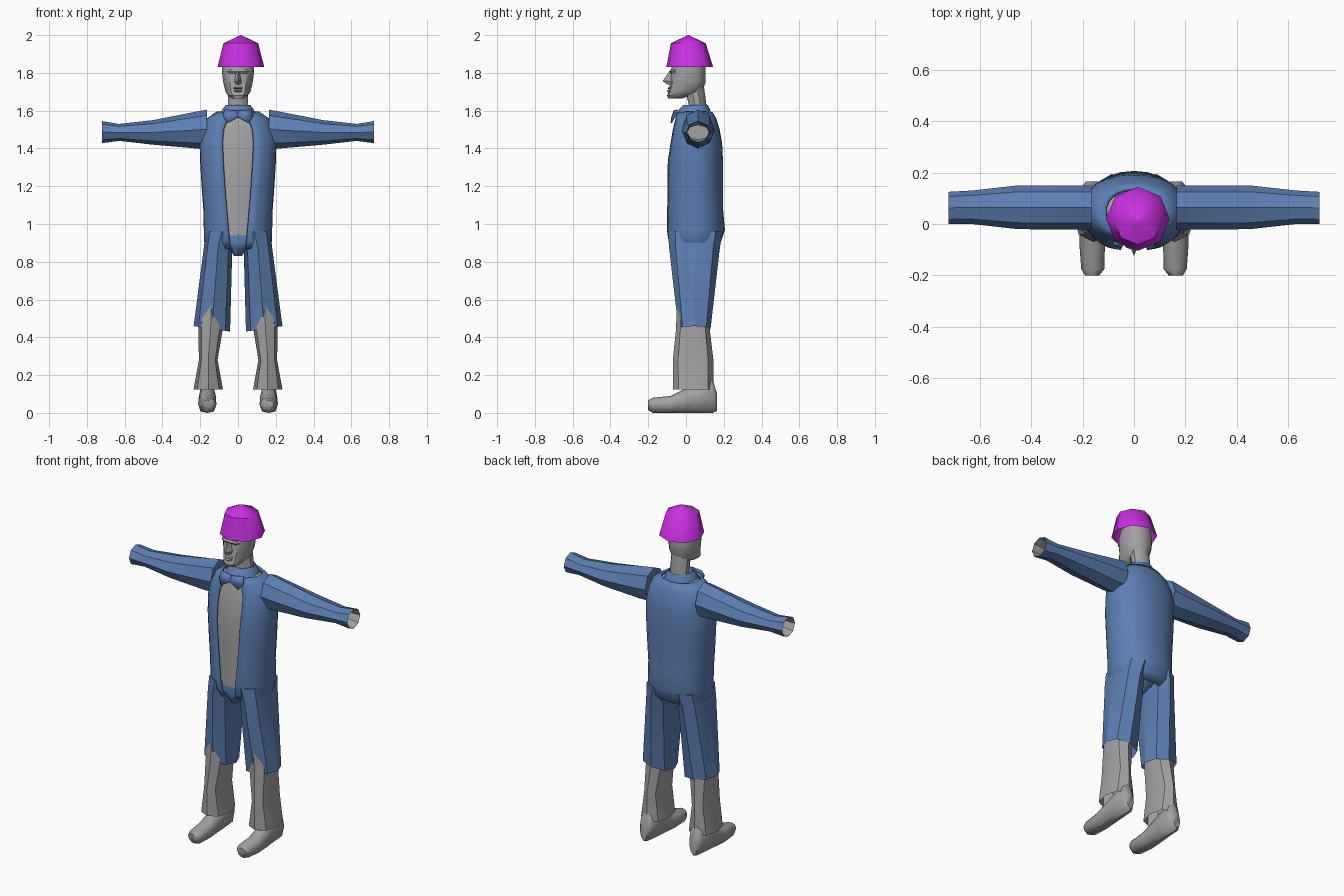
import bpy, bmesh
from math import sin, cos, asin, pi, radians

cube = bpy.data.objects.get("Cube")
if cube:
    bpy.data.objects.remove(cube)


def material(name, rgb):
    m = bpy.data.materials.new(name)
    m.use_nodes = True
    m.diffuse_color = (*rgb, 1)
    m.node_tree.nodes["Principled BSDF"].inputs["Base Color"].default_value = (*rgb, 1)
    return m


BLUE = material("denim blue", (0.11, 0.21, 0.45))
GREY = material("plain grey", (0.36, 0.36, 0.36))
MAGENTA = material("hat magenta", (0.60, 0.03, 0.78))


def spow(v, e):
    return abs(v) ** e * (1 if v >= 0 else -1)


def ring(z, x0, x1, y0, y1, n=8, p=2.0, gap=None, tilt=0.0):
    """Horizontal section, starting at the front; gap is the half width left open."""
    cx, cy, rx, ry = (x0 + x1) / 2, (y0 + y1) / 2, (x1 - x0) / 2, (y1 - y0) / 2
    start = 0 if gap is None else asin(min(1, gap / rx) ** (p / 2))
    count = n if gap is None else n + 1
    pts = []
    for i in range(count):
        t = start + (2 * pi - 2 * start) * i / n
        dx = rx * spow(sin(t), 2 / p)
        pts.append((cx + dx, cy - ry * spow(cos(t), 2 / p), z + tilt * dx))
    return pts


def finish(name, bm, mat, angle=35, thick=0):
    bmesh.ops.recalc_face_normals(bm, faces=bm.faces)
    me = bpy.data.meshes.new(name)
    bm.to_mesh(me)
    bm.free()
    me.materials.append(mat)
    me.shade_smooth()
    me.set_sharp_from_angle(angle=radians(angle))
    ob = bpy.data.objects.new(name, me)
    bpy.context.collection.objects.link(ob)
    if thick:
        mod = ob.modifiers.new("Thickness", "SOLIDIFY")
        mod.thickness, mod.offset = thick, 0
    return ob


def loft(name, rings, mat, closed=True, start=False, end=False, mirror=False, **kw):
    """Skin a list of sections; mirror flips the part to the other side."""
    bm = bmesh.new()
    s = -1 if mirror else 1
    rows = [[bm.verts.new((s * x, y, z)) for x, y, z in r] for r in rings]
    n = len(rows[0])
    for a, b in zip(rows, rows[1:]):
        for i in range(n if closed else n - 1):
            j = (i + 1) % n
            bm.faces.new((a[i], a[j], b[j], b[i]))
    if start:
        bm.faces.new(rows[0][::-1])
    if end:
        bm.faces.new(rows[-1])
    return finish(name, bm, mat, **kw)


def plate(name, pts, mat, thick, mirror=False):
    bm = bmesh.new()
    s = -1 if mirror else 1
    bm.faces.new([bm.verts.new((s * x, y, z)) for x, y, z in pts])
    return finish(name, bm, mat, thick=thick)


def lengthwise(sections, axis):
    """Turn (pos, a0, a1, z0, z1) rows into sections standing across x or y."""
    out = []
    for pos, a0, a1, z0, z1 in sections:
        flat = ring(0, a0, a1, z0, z1)
        out.append([(pos, a, b) if axis == "x" else (a, pos, b) for a, b, _ in flat])
    return out


# Jacket: open down the front (z, half width, front y, back y, half opening)
coat = [
    (0.87, 0.14, -0.07, 0.15, 0.045), (0.91, 0.175, -0.09, 0.18, 0.045),
    (0.97, 0.175, -0.10, 0.20, 0.05), (1.08, 0.178, -0.10, 0.19, 0.06),
    (1.20, 0.187, -0.10, 0.19, 0.07), (1.33, 0.195, -0.10, 0.19, 0.078),
    (1.43, 0.198, -0.085, 0.185, 0.082), (1.50, 0.185, -0.072, 0.172, 0.076),
    (1.555, 0.16, -0.055, 0.155, 0.055), (1.59, 0.11, -0.045, 0.135, 0.01),
]
loft("jacket", [ring(z, -w, w, a, b, 22, 2.2, g) for z, w, a, b, g in coat],
     BLUE, closed=False, angle=50, thick=0.012)

# Shirt under the jacket
d = 0.02
loft("shirt", [ring(z - (0.03 if z < 1 else 0), d - w, w - d, a + d, b - d, 20, 2.2)
               for z, w, a, b, _ in coat[2:]], GREY, start=True, end=True, angle=50)

# Seat of the trousers between the legs
hips = [(0.83, 0.02, -0.05, 0.05), (0.87, 0.045, -0.08, 0.11),
        (0.91, 0.11, -0.085, 0.16), (0.95, 0.14, -0.08, 0.17)]
loft("trouser_seat", [ring(z, -w, w, a, b, 12) for z, w, a, b in hips],
     BLUE, start=True, end=True)

# Collar
loft("collar", [ring(z, -w, w, a, b, 14) for z, w, a, b in (
    (1.57, 0.10, -0.055, 0.14), (1.61, 0.083, -0.035, 0.125),
    (1.63, 0.066, -0.015, 0.115), (1.59, 0.055, 0.0, 0.105))], BLUE)

for side, flip in (("left", False), ("right", True)):
    # Collar flap
    plate(side + "_collar_flap", [(0, -0.062, 1.60), (0.07, -0.045, 1.605),
          (0.08, -0.06, 1.57), (0.055, -0.078, 1.535), (0, -0.074, 1.565)],
          BLUE, 0.008, flip)

    # Sleeve, with an open cuff and a grey lining
    loft(side + "_sleeve", lengthwise([
        (0.165, -0.022, 0.15, 1.40, 1.605), (0.22, -0.022, 0.15, 1.40, 1.595),
        (0.45, -0.02, 0.15, 1.42, 1.55), (0.63, 0.0, 0.13, 1.44, 1.53),
        (0.72, 0.0, 0.125, 1.428, 1.545)], "x"), BLUE, start=True, mirror=flip, angle=30)
    loft(side + "_cuff_lining", lengthwise([
        (0.719, 0.004, 0.121, 1.432, 1.541), (0.63, 0.006, 0.122, 1.446, 1.524),
        (0.5, 0.0, 0.13, 1.44, 1.53)], "x"), GREY, end=True, mirror=flip)

    # Wide outer trouser leg
    loft(side + "_short_leg", [
        ring(0.96, 0.0, 0.172, -0.095, 0.195, p=2.3),
        ring(0.88, 0.03, 0.18, -0.09, 0.18, p=2.3),
        ring(0.445, 0.042, 0.235, -0.04, 0.13, p=2.3, tilt=0.15)],
        BLUE, start=True, mirror=flip, angle=30)

    # Lower leg
    loft(side + "_lower_leg", [
        ring(0.60, 0.08, 0.20, -0.05, 0.12, p=2.3),
        ring(0.45, 0.08, 0.21, -0.052, 0.125, p=2.3),
        ring(0.28, 0.108, 0.207, -0.07, 0.145, p=2.3),
        ring(0.125, 0.08, 0.235, -0.068, 0.145, p=2.3)],
        GREY, start=True, mirror=flip, angle=30)

    # Shoe
    shoe = loft(side + "_shoe", lengthwise([
        (-0.20, 0.135, 0.19, 0.025, 0.068), (-0.175, 0.115, 0.205, 0.01, 0.08),
        (-0.08, 0.113, 0.212, 0.005, 0.09), (-0.02, 0.116, 0.21, 0.003, 0.12),
        (0.06, 0.115, 0.208, 0.003, 0.16), (0.14, 0.12, 0.205, 0.003, 0.18),
        (0.165, 0.14, 0.188, 0.02, 0.10)], "y"),
        GREY, start=True, end=True, mirror=flip, angle=60)
    for v in shoe.data.vertices:
        if v.co.z < 0.03:
            v.co.z = max(0.0, v.co.z - 0.01)

# Neck and head
loft("neck", [ring(z, -w, w, a, b, 10) for z, w, a, b in (
    (1.56, 0.062, 0.0, 0.11), (1.63, 0.056, 0.015, 0.108), (1.73, 0.056, -0.01, 0.095))],
    GREY)
loft("head", [ring(z, -w, w, a, b, 12, 2.3, tilt=0) for z, w, a, b in (
    (1.665, 0.032, -0.095, -0.02), (1.68, 0.052, -0.10, 0.02),
    (1.70, 0.066, -0.094, 0.085), (1.75, 0.078, -0.083, 0.104),
    (1.81, 0.086, -0.08, 0.104), (1.87, 0.078, -0.07, 0.098))],
    GREY, start=True, end=True)

# Nose, brow and lips
loft("nose", [[(-0.01, -0.075, 1.81), (0, -0.088, 1.81), (0.01, -0.075, 1.81)],
              [(-0.02, -0.075, 1.755), (0, -0.124, 1.757), (0.02, -0.075, 1.755)],
              [(-0.015, -0.075, 1.738), (0, -0.098, 1.738), (0.015, -0.075, 1.738)]],
     GREY, start=True, end=True, angle=20)
for name, z, w, h, front in (("brow", 1.808, 0.06, 0.01, -0.088),
                             ("upper_lip", 1.719, 0.028, 0.005, -0.099),
                             ("lower_lip", 1.705, 0.024, 0.005, -0.103)):
    loft(name, [ring(z + k * h, -w, w, front + abs(k) * 0.008, -0.04, 8, 2.6)
                for k in (-1, 0, 1)], GREY, start=True, end=True)

# Faceted hat, open underneath
loft("hat", [ring(z, 0.015 - r, 0.015 + r, c - r, c + r) for z, r, c in (
    (1.83, 0.124, 0.02), (1.957, 0.092, 0.012), (2.0, 0.002, 0.012))],
    MAGENTA, end=True, angle=50)
